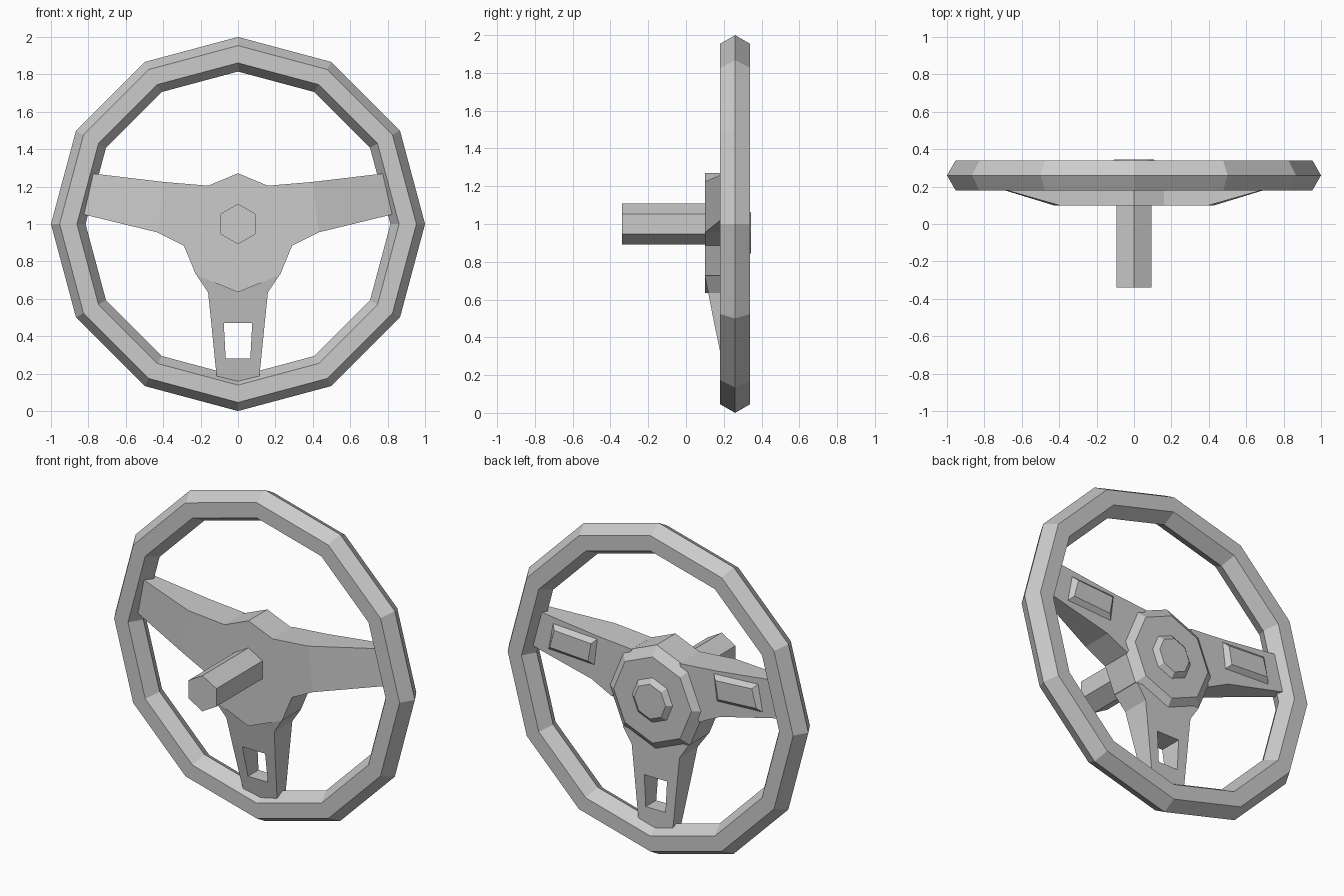
import bpy, bmesh
from math import pi

cube = bpy.data.objects.get("Cube")
if cube:
    bpy.data.objects.remove(cube, do_unlink=True)

# Single plain grey
grey = bpy.data.materials.new("plain_grey")
grey.use_nodes = True
grey.diffuse_color = (0.6, 0.6, 0.6, 1)
grey.node_tree.nodes["Principled BSDF"].inputs["Base Color"].default_value = (0.6, 0.6, 0.6, 1)

HUB_Z = 0.953
BACK = 0.29


def finish(name, bm, mirrored=False):
    bmesh.ops.recalc_face_normals(bm, faces=bm.faces)
    mesh = bpy.data.meshes.new(name)
    bm.to_mesh(mesh)
    bm.free()
    mesh.materials.append(grey)
    obj = bpy.data.objects.new(name, mesh)
    bpy.context.collection.objects.link(obj)
    if mirrored:
        obj.modifiers.new("mirror", "MIRROR").use_clip = False
    return obj


def stack(name, rings, closed_shape, mirrored=False):
    """Loft scaled copies of a flat outline along y; rings hold (y, outline scale)."""
    bm = bmesh.new()
    loops = [[bm.verts.new((x, y, z)) for x, z in closed_shape(s)] for y, s in rings]
    for a, b in zip(loops, loops[1:]):
        for i in range(len(a)):
            j = (i + 1) % len(a)
            bm.faces.new((a[i], a[j], b[j], b[i]))
    bm.faces.new(loops[0])
    bm.faces.new(loops[-1])
    return finish(name, bm, mirrored)


def polygon(sides, cz):
    from math import sin, cos
    return lambda r: [(r * sin(2 * pi * i / sides), cz + r * cos(2 * pi * i / sides))
                      for i in range(sides)]


def plank(name, rows, holes=(), mirrored=False):
    """Front surface from rows of points, extruded to a flat back."""
    bm = bmesh.new()
    grid = [[bm.verts.new(p) for p in row] for row in rows]
    for r in range(len(grid) - 1):
        for c in range(len(grid[0]) - 1):
            if (r, c) not in holes:
                bm.faces.new((grid[r][c], grid[r][c + 1], grid[r + 1][c + 1], grid[r + 1][c]))
    new = bmesh.ops.extrude_face_region(bm, geom=bm.faces[:], use_keep_orig=True)
    for v in new["geom"]:
        if isinstance(v, bmesh.types.BMVert):
            v.co.y = BACK
    return finish(name, bm, mirrored)


# Twelve-sided rim with hexagonal section
bpy.ops.mesh.primitive_torus_add(major_segments=12, minor_segments=6, major_radius=0.9075,
                                 minor_radius=0.0925, location=(0, 0.26, 1),
                                 rotation=(pi / 2, 0, 0))
rim = bpy.context.object
rim.name = "rim"
rim.data.materials.append(grey)

# Steering column, hub and centre button
stack("column", [(-0.34, 0.108), (0.15, 0.108)], polygon(6, 1.0))
stack("hub", [(0.1, 0.318), (0.28, 0.318), (0.32, 0.26)], polygon(8, HUB_Z))
stack("centre_button", [(0.31, 0.135), (0.32, 0.135), (0.345, 0.105)], polygon(8, HUB_Z))

# Side spokes, bending back towards the rim
plank("side_spokes", [
    [(0.16, 0.1, 1.205), (0.4, 0.1, 1.225), (0.82, 0.22, 1.275)],
    [(0.29, 0.1, 0.885), (0.43, 0.1, 0.955), (0.87, 0.235, 1.062)],
], mirrored=True)

# Lower spoke with a window
lower = [(0.725, 0.22, 0.1, 0.1), (0.635, 0.16, 0.085, 0.118), (0.47, 0.143, 0.076, 0.15),
         (0.28, 0.124, 0.066, 0.19), (0.13, 0.108, 0.058, 0.222)]
plank("lower_spoke", [[(x, y, z) for x in (-w, -h, h, w)] for z, w, h, y in lower],
      holes={(2, 1)})


# Raised bevelled pads on the back of the side spokes
def pad_outline(inset):
    return [(0.39 + inset, 1.205 - inset), (0.685 - inset, 1.22 - inset),
            (0.715 - inset, 1.06 + inset), (0.41 + inset, 1.045 + inset)]


stack("spoke_pads", [(0.27, 0), (BACK, 0), (0.315, 0.025)], pad_outline, mirrored=True)
